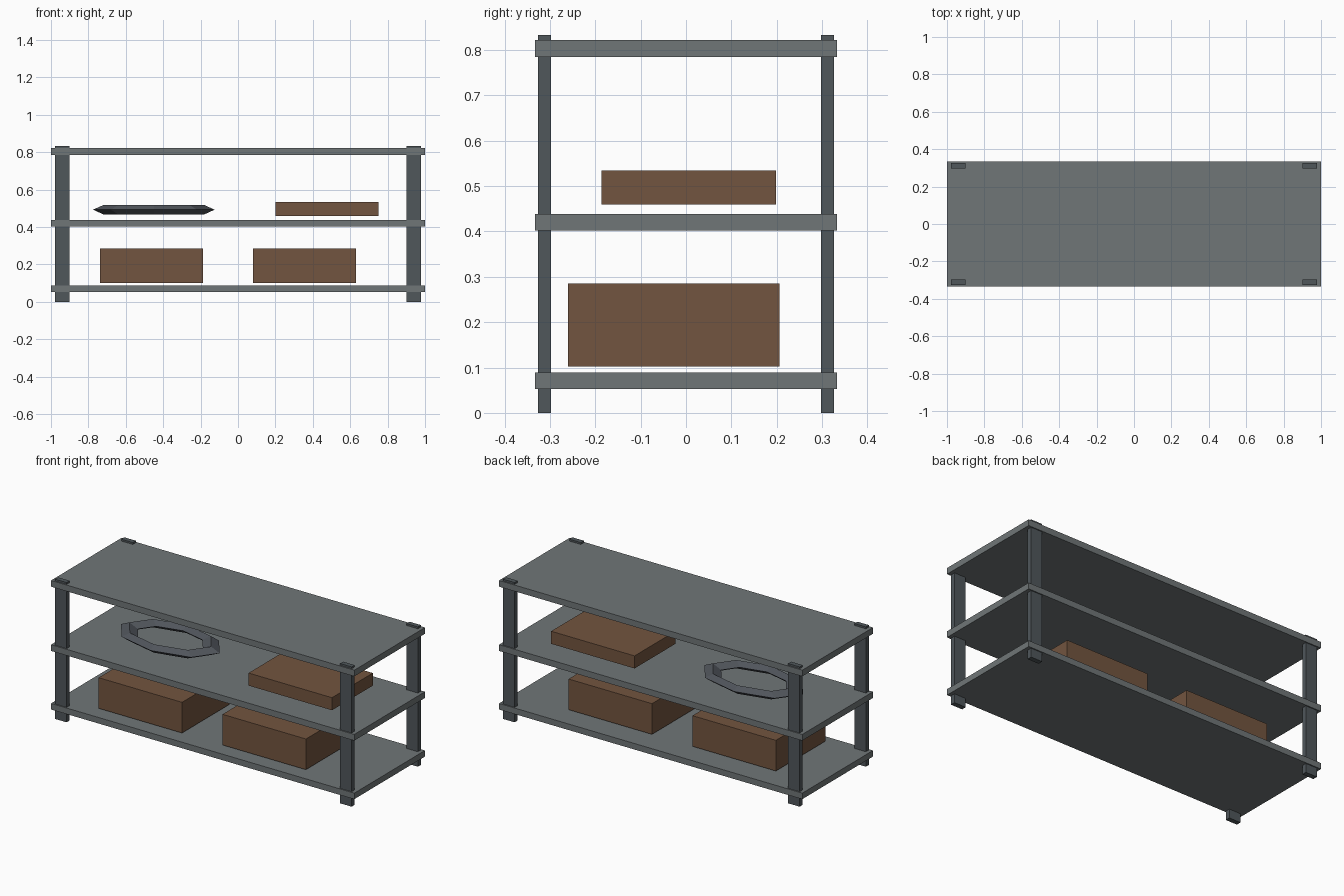
import bpy
from math import cos, sin, tau

if "Cube" in bpy.data.objects:
    bpy.data.objects.remove(bpy.data.objects["Cube"])


def material(name, rgb):
    m = bpy.data.materials.new(name)
    m.diffuse_color = (*rgb, 1)
    m.use_nodes = True
    m.node_tree.nodes["Principled BSDF"].inputs["Base Color"].default_value = m.diffuse_color
    return m


shelf_grey = material("shelf_grey", (0.16, 0.18, 0.185))
post_grey = material("post_grey", (0.08, 0.095, 0.105))
ring_grey = material("ring_grey", (0.08, 0.09, 0.105))
brown = material("brown", (0.17, 0.09, 0.05))


def add_mesh(name, verts, faces, mat):
    me = bpy.data.meshes.new(name)
    me.from_pydata(verts, [], faces)
    me.materials.append(mat)
    ob = bpy.data.objects.new(name, me)
    bpy.context.collection.objects.link(ob)
    return ob


def box(name, xs, ys, zs, mat):
    verts = [(x, y, z) for x in xs for y in ys for z in zs]
    faces = [(0, 1, 3, 2), (4, 6, 7, 5), (0, 4, 5, 1),
             (2, 3, 7, 6), (0, 2, 6, 4), (1, 5, 7, 3)]
    return add_mesh(name, verts, faces, mat)


# three shelf boards
for name, z0, z1 in (("bottom_shelf", 0.053, 0.089),
                     ("middle_shelf", 0.402, 0.439),
                     ("top_shelf", 0.785, 0.822)):
    box(name, (-1, 1), (-0.333, 0.333), (z0, z1), shelf_grey)

# four corner posts, poking through the boards
for side, x in (("left", -0.94), ("right", 0.94)):
    for end, y in (("front", -0.312), ("back", 0.312)):
        box(f"{end}_{side}_post", (x - 0.038, x + 0.038),
            (y - 0.0145, y + 0.0145), (0, 0.833), post_grey)

# stored boxes
box("left_crate", (-0.737, -0.187), (-0.26, 0.206), (0.102, 0.285), brown)
box("right_crate", (0.08, 0.63), (-0.26, 0.206), (0.102, 0.285), brown)
box("flat_box", (0.2, 0.75), (-0.186, 0.199), (0.46, 0.535), brown)

# oval eight-sided ring with a diamond section on the middle shelf
SEG = 8
section = [(1, 0), (0.83, 0.025), (0.66, 0), (0.83, -0.025)]
verts = [(-0.45 + 0.325 * r * cos(tau * i / SEG),
          0.005 + 0.185 * r * sin(tau * i / SEG), 0.493 + z)
         for i in range(SEG) for r, z in section]
faces = [(4 * i + j, 4 * ((i + 1) % SEG) + j,
          4 * ((i + 1) % SEG) + (j + 1) % 4, 4 * i + (j + 1) % 4)
         for i in range(SEG) for j in range(4)]
add_mesh("oval_ring", verts, faces, ring_grey)
